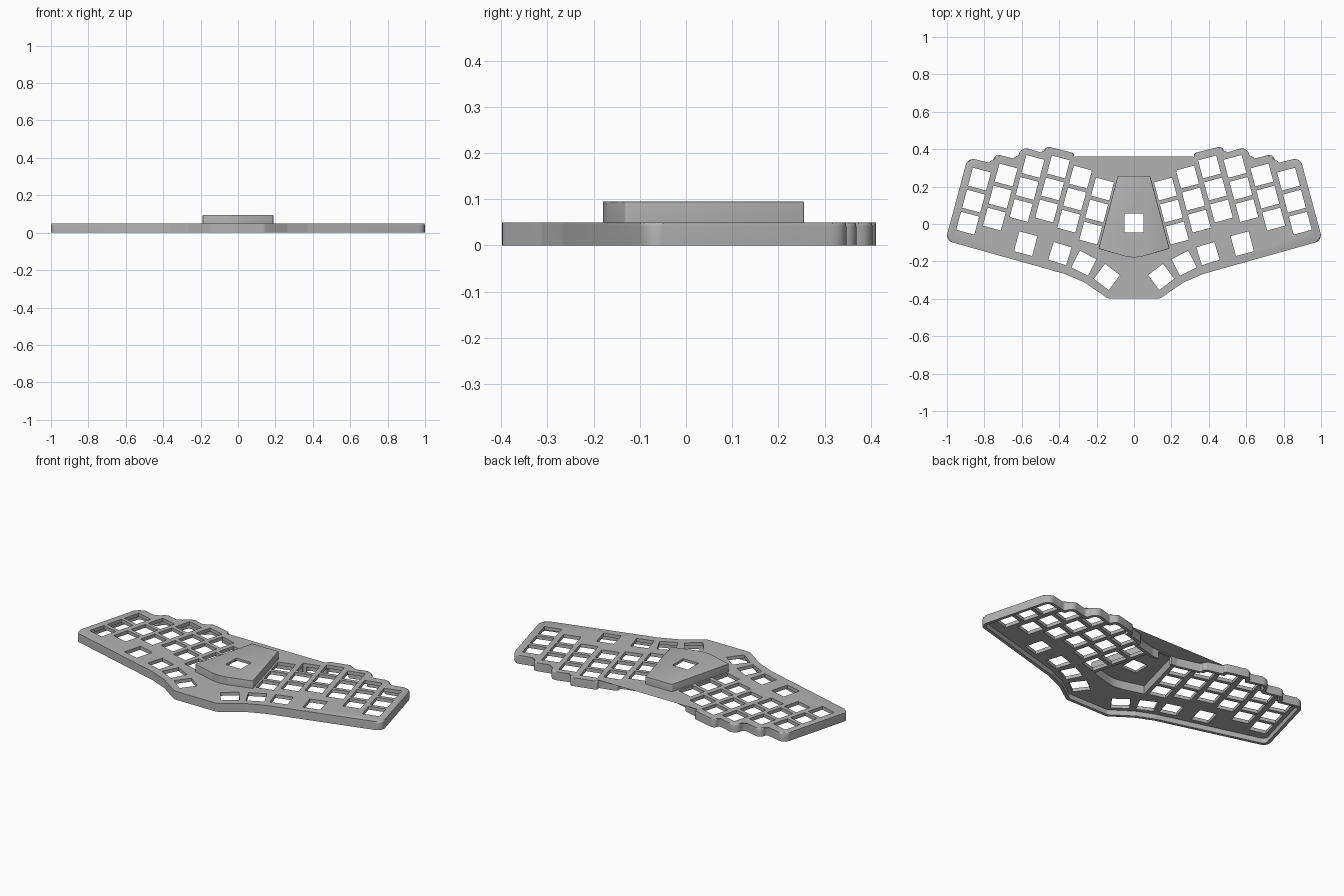
import bpy
import bmesh
import math
from mathutils import Vector

if "Cube" in bpy.data.objects:
    bpy.data.objects.remove(bpy.data.objects["Cube"])

TILT = math.radians(15)
ROW_PITCH = 0.122
KEY = 0.1

grey = bpy.data.materials.new("plastic grey")
grey.use_nodes = True
colour = (0.45, 0.45, 0.45, 1)
grey.diffuse_color = colour
grey.node_tree.nodes["Principled BSDF"].inputs["Base Color"].default_value = colour


def mirrored(half):
    """Close a right-hand half outline (back to front) into a CCW loop."""
    right = [Vector(p) for p in half]
    left = [Vector((-p.x, p.y)) for p in reversed(right) if p.x > 1e-4]
    return list(reversed(right + left))


def corners(loop):
    for i, p in enumerate(loop):
        yield loop[i - 1], p, loop[(i + 1) % len(loop)]


def inset(loop, dist):
    out = []
    for a, p, b in corners(loop):
        d1, d2 = (p - a).normalized(), (b - p).normalized()
        n1, n2 = Vector((-d1.y, d1.x)), Vector((-d2.y, d2.x))
        out.append(p + (n1 + n2) * dist / (1 + n1.dot(n2)))
    return out


def rounded(loop, radius, steps=5):
    out = []
    for a, p, b in corners(loop):
        u, v = a - p, b - p
        convex = (p - a).cross(b - p) > 0
        half_turn = (p - a).angle(b - p) / 2
        share = 0.62 if convex else 0.3
        t = min(radius * math.tan(half_turn), share * min(u.length, v.length))
        s, e = p + u.normalized() * t, p + v.normalized() * t
        r = t / math.tan(half_turn)
        mid = (u.normalized() + v.normalized()).normalized()
        c = p + mid * (r / math.cos(half_turn))
        for k in range(steps + 1):
            # blend between the tangent points, pushed out to the arc
            ang = half_turn * (2 * k / steps - 1)
            w = math.tan(ang) / math.tan(half_turn)
            chord = s.lerp(e, (w + 1) / 2)
            out.append(c + (chord - c).normalized() * r)
    return out


def add_prism(bm, loop, z0, z1, bevel=0):
    lower = [bm.verts.new((p.x, p.y, z0)) for p in loop]
    upper = [bm.verts.new((p.x, p.y, z1)) for p in loop]
    bm.faces.new(list(reversed(lower)))
    top = bm.faces.new(upper)
    n = len(loop)
    for i in range(n):
        j = (i + 1) % n
        bm.faces.new((lower[i], lower[j], upper[j], upper[i]))
    if bevel:
        bmesh.ops.bevel(bm, geom=list(top.edges), offset=bevel, segments=3,
                        profile=0.5, affect='EDGES')


def make_object(name, *prisms):
    bm = bmesh.new()
    for prism in prisms:
        add_prism(bm, *prism)
    bmesh.ops.recalc_face_normals(bm, faces=bm.faces)
    mesh = bpy.data.meshes.new(name)
    bm.to_mesh(mesh)
    bm.free()
    mesh.materials.append(grey)
    obj = bpy.data.objects.new(name, mesh)
    bpy.context.collection.objects.link(obj)
    return obj


def combine(target, tool, operation):
    mod = target.modifiers.new(tool.name, 'BOOLEAN')
    mod.operation, mod.solver, mod.object = operation, 'EXACT', tool
    bpy.context.view_layer.update()
    graph = bpy.context.evaluated_depsgraph_get()
    mesh = bpy.data.meshes.new_from_object(target.evaluated_get(graph))
    target.modifiers.clear()
    target.data = mesh
    bpy.data.objects.remove(tool)


def rectangle(x, y, angle=0, w=KEY, h=KEY):
    ux = Vector((math.cos(angle), math.sin(angle))) * w / 2
    uy = Vector((-math.sin(angle), math.cos(angle))) * h / 2
    c = Vector((x, y))
    return [c - ux - uy, c + ux - uy, c + ux + uy, c - ux + uy]


# Stepped case outline, right half from back to front
case_loop = mirrored([
    (0.085, 0.258), (0.225, 0.295), (0.216, 0.327), (0.325, 0.353),
    (0.316, 0.378), (0.473, 0.417), (0.484, 0.379), (0.606, 0.414),
    (0.623, 0.345), (0.746, 0.376), (0.757, 0.324), (0.889, 0.355),
    (1.008, -0.088), (0.37, -0.267), (0.265, -0.312), (0.14, -0.398)])
case = make_object("keyboard_case", (rounded(case_loop, 0.04), 0, 0.05, 0.009))

# Raised centre housing
house_loop = mirrored([(0.087, 0.256), (0.19, -0.132), (0.05, -0.172), (0, -0.18)])
housing = make_object("centre_housing",
                      (rounded(house_loop, 0.006, 3), 0.02, 0.095, 0.003))
combine(case, housing, 'UNION')

# Hollow underside of the plate, then of the housing
combine(case, make_object("case_cavity",
                          (rounded(inset(case_loop, 0.018), 0.025), -0.1, 0.03)),
        'DIFFERENCE')
combine(case, make_object("housing_cavity",
                          (inset(house_loop, 0.012), -0.1, 0.08)),
        'DIFFERENCE')

# Cable opening at the back
combine(case, make_object("cable_opening",
                          (rectangle(0, 0.25, 0, 0.09, 0.08), -0.1, 0.045)),
        'DIFFERENCE')

# Key openings: three per column, then the lower row and thumb arc
keys = []
columns = [(0.168, 0.187), (0.286, 0.251), (0.404, 0.305),
           (0.54, 0.308), (0.684, 0.262), (0.826, 0.24)]
for x, y in columns:
    for row in range(3):
        d = row * ROW_PITCH
        keys.append((x + d * math.sin(TILT), y - d * math.cos(TILT), TILT, KEY))
keys.append((0.579, -0.105, TILT, 0.11))
for x, y, deg in [(0.396, -0.158, 17), (0.268, -0.21, 27), (0.145, -0.283, 37)]:
    keys.append((x, y, math.radians(deg), KEY))

holes = [(rectangle(0, 0.005), -0.1, 0.2)]
for side in (1, -1):
    for x, y, angle, height in keys:
        holes.append((rectangle(side * x, y, side * angle, KEY, height), -0.1, 0.2))
combine(case, make_object("key_holes", *holes), 'DIFFERENCE')

# Smooth the rounded edges only
bpy.ops.object.select_all(action='DESELECT')
case.select_set(True)
bpy.context.view_layer.objects.active = case
bpy.ops.object.shade_smooth_by_angle(angle=math.radians(30))
